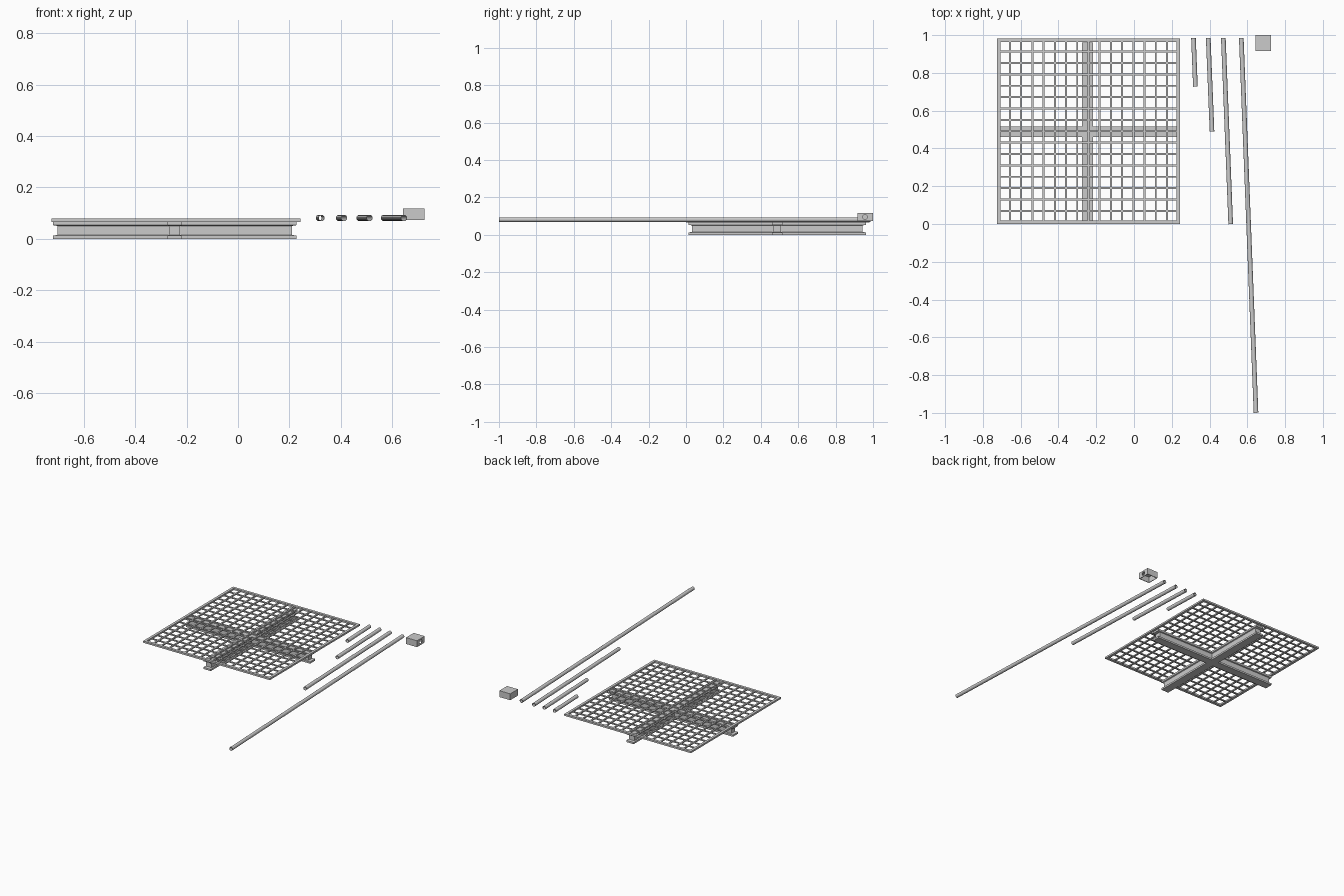
import bpy, bmesh, math
from mathutils import Vector, Matrix

if "Cube" in bpy.data.objects:
    bpy.data.objects.remove(bpy.data.objects["Cube"])


def finish(bm, name):
    bmesh.ops.recalc_face_normals(bm, faces=bm.faces[:])
    me = bpy.data.meshes.new(name)
    bm.to_mesh(me)
    bm.free()
    ob = bpy.data.objects.new(name, me)
    bpy.context.scene.collection.objects.link(ob)
    return ob


def add_box(bm, x0, x1, y0, y1, z0, z1):
    m = Matrix.Translation(((x0 + x1) / 2, (y0 + y1) / 2, (z0 + z1) / 2))
    m = m @ Matrix.Diagonal((x1 - x0, y1 - y0, z1 - z0, 1))
    bmesh.ops.create_cube(bm, size=1, matrix=m)


# Grating panel: border frame and crossing bars
X0, X1, Y0, Y1 = -0.725, 0.243, 0.0, 0.982
CX, CY = (X0 + X1) / 2, (Y0 + Y1) / 2
B = 0.018
bm = bmesh.new()
for a, b in ((Y0, Y0 + B), (Y1 - B, Y1)):
    add_box(bm, X0, X1, a, b, 0.066, 0.078)
for a, b in ((X0, X0 + B), (X1 - B, X1)):
    add_box(bm, a, b, Y0 + B, Y1 - B, 0.066, 0.078)
finish(bm, "grating_frame")

bm = bmesh.new()
N, H = 16, 0.0050
for i in range(1, N):
    x = X0 + B / 2 + (X1 - X0 - B) * i / N
    y = Y0 + B / 2 + (Y1 - Y0 - B) * i / N
    add_box(bm, x - H, x + H, Y0 + B, Y1 - B, 0.068, 0.076)
    add_box(bm, X0 + B, X1 - B, y - H, y + H, 0.0685, 0.0755)
finish(bm, "grating_bars")

# Cross-shaped support: flanges with a recessed web
L, W = 0.474, 0.028
SX = CX - 0.005
SY = CY - 0.003
bm = bmesh.new()
rings = []
for z, end_in, side_in in ((0, 0, 0), (0.012, 0, 0), (0.015, 0.018, 0.007),
                           (0.050, 0.018, 0.007), (0.053, 0, 0), (0.066, 0, 0)):
    l, w = L - end_in, W - side_in
    pts = [(l, -w), (l, w), (w, w), (w, l), (-w, l), (-w, w),
           (-l, w), (-l, -w), (-w, -w), (-w, -l), (w, -l), (w, -w)]
    rings.append([bm.verts.new((SX + x, SY + y, z)) for x, y in pts])
for lo, hi in zip(rings, rings[1:]):
    for i in range(12):
        j = (i + 1) % 12
        bm.faces.new((lo[i], lo[j], hi[j], hi[i]))
bm.faces.new(rings[0][::-1])
bm.faces.new(rings[-1])
finish(bm, "cross_support")


# Loose hollow pipes of four lengths
def pipe(name, start, end, r=0.0122, wall=0.002, z=0.081, n=24):
    a, b = Vector((*start, z)), Vector((*end, z))
    d = (b - a).normalized()
    side, up = d.cross(Vector((0, 0, 1))), Vector((0, 0, 1))
    bm = bmesh.new()
    loops = []
    for c, rad in ((a, r), (b, r), (b, r - wall), (a, r - wall)):
        loops.append([bm.verts.new(c + side * rad * math.cos(t) + up * rad * math.sin(t))
                      for t in (2 * math.pi * k / n for k in range(n))])
    for k in range(4):
        p, q = loops[k], loops[(k + 1) % 4]
        for i in range(n):
            j = (i + 1) % n
            f = bm.faces.new((p[i], p[j], q[j], q[i]))
            f.smooth = k % 2 == 0
    for e in bm.edges:
        if len(e.link_faces) == 2 and e.calc_face_angle(0) > 0.7:
            e.smooth = False
    finish(bm, name)


pipe("pipe_short", (0.315, 0.985), (0.325, 0.727))
pipe("pipe_medium", (0.393, 0.985), (0.413, 0.490))
pipe("pipe_long", (0.473, 0.985), (0.512, -0.001))
pipe("pipe_extra_long", (0.568, 0.985), (0.646, -0.9995))

# Junction box: open underneath, pipe hole through one side wall
bx0, bx1, by0, by1, bz0, bz1, t = 0.642, 0.725, 0.916, 1.0, 0.073, 0.117, 0.004
bm = bmesh.new()
add_box(bm, bx0, bx1, by0, by1, bz0, bz1)
box = finish(bm, "junction_box")


def cut(target, cutter):
    cutter.hide_render = True
    cutter.hide_viewport = True
    m = target.modifiers.new("cut", 'BOOLEAN')
    m.operation = 'DIFFERENCE'
    m.solver = 'EXACT'
    m.object = cutter


bm = bmesh.new()
add_box(bm, bx0 + t, bx1 - t, by0 + t, by1 - t, bz0 - 0.02, bz1 - t)
cut(box, finish(bm, "cavity_cutter"))
bm = bmesh.new()
bmesh.ops.create_cone(bm, cap_ends=True, segments=24, radius1=0.0125, radius2=0.0125,
                      depth=0.08, matrix=Matrix.Translation((0.730, 0.958, 0.095))
                      @ Matrix.Rotation(math.pi / 2, 4, 'Y'))
cut(box, finish(bm, "hole_cutter"))

# Bake the cuts and drop the cutters
bpy.context.view_layer.update()
baked = bpy.data.meshes.new_from_object(box.evaluated_get(bpy.context.evaluated_depsgraph_get()))
box.modifiers.clear()
box.data = baked
for n in ("cavity_cutter", "hole_cutter"):
    bpy.data.objects.remove(bpy.data.objects[n])
